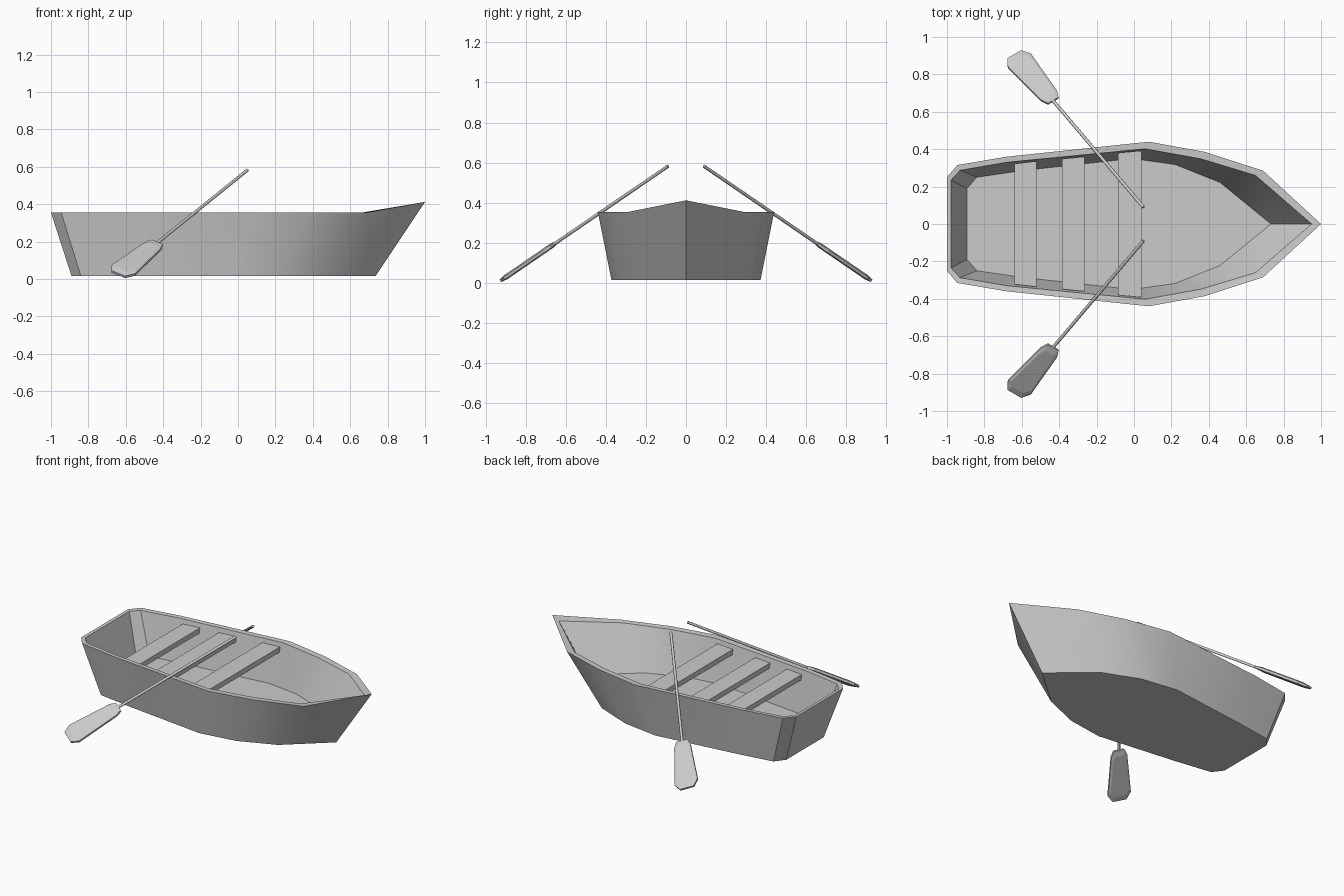
import bpy, bmesh
from math import radians
from mathutils import Vector

if "Cube" in bpy.data.objects:
    bpy.data.objects.remove(bpy.data.objects["Cube"])


def loft(name, rings, smooth=None):
    """Skin a list of equal-length closed rings and cap both ends."""
    bm = bmesh.new()
    loops = [[bm.verts.new(p) for p in ring] for ring in rings]
    n = len(loops[0])
    for a, b in zip(loops, loops[1:]):
        for i in range(n):
            j = (i + 1) % n
            bm.faces.new((a[i], a[j], b[j], b[i]))
    bm.faces.new(loops[0])
    bm.faces.new(loops[-1])
    bmesh.ops.recalc_face_normals(bm, faces=bm.faces)
    mesh = bpy.data.meshes.new(name)
    bm.to_mesh(mesh)
    bm.free()
    if smooth:
        mesh.shade_smooth()
        mesh.set_sharp_from_angle(angle=radians(smooth))
    obj = bpy.data.objects.new(name, mesh)
    bpy.context.collection.objects.link(obj)
    return obj


def outline(half, z, bow_z=None):
    """Full plan outline from its +y half; the last point is the bow tip."""
    pts = [Vector((x, y, z)) for x, y in half]
    pts[-1].z = bow_z or z
    return pts + [Vector((p.x, -p.y, p.z)) for p in reversed(pts[:-1])]


# Hull: outer bottom, outer rim, inner rim, inner floor
bottom = [(-.89, .20), (-.84, .265), (-.60, .302), (-.03, .372),
          (.22, .335), (.465, .235), (.735, 0)]
rim = [(-1, .25), (-.945, .315), (-.68, .36), (.08, .44),
       (.38, .385), (.69, .285), (1, 0)]
rim_in = [(-.978, .235), (-.93, .287), (-.68, .33), (.06, .402),
          (.36, .348), (.65, .26), (.95, 0)]
floor = [(-.893, .19), (-.84, .25), (-.60, .285), (-.01, .35),
         (.22, .318), (.46, .222), (.732, 0)]
loft("hull", [outline(bottom, .015), outline(rim, .355, .412),
              outline(rim_in, .353, .385), outline(floor, .08)], 30)

# Seats: three planks that widen with the hull
for i, (x0, x1, y0, y1) in enumerate([(-.64, -.52, .322, .336),
                                      (-.385, -.265, .348, .36),
                                      (-.085, .04, .38, .392)]):
    loft(f"seat_{i + 1}",
         [[(x0, -y0 + d, z), (x1, -y1 + d, z), (x1, y1 - d, z), (x0, y0 - d, z)]
          for z, d in ((.29, .006), (.325, 0))])

# Oars: thin round shaft and a flat bevelled blade
blade = [(.84, .035), (.88, .052), (1.157, .075), (1.204, .045)]
blade += [(t, -s) for t, s in reversed(blade)]
for side, sy in (("left", 1), ("right", -1)):
    p0 = Vector((.05, sy * .09, .582))
    p1 = Vector((-.644, sy * .909, .022))
    d = (p1 - p0).normalized()
    w = (Vector((1, 0, 0)) - d * d.x).normalized()
    n = d.cross(w)

    bpy.ops.mesh.primitive_cylinder_add(vertices=8, radius=.009, depth=.88,
                                        location=p0 + d * .44)
    shaft = bpy.context.object
    shaft.name = f"oar_shaft_{side}"
    shaft.rotation_euler = d.to_track_quat('Z', 'Y').to_euler()
    bpy.ops.object.shade_smooth_by_angle(angle=radians(50))

    mid = 1.03
    loft(f"oar_blade_{side}",
         [[p0 + d * (mid + (t - mid) * k) + w * (s * k) + n * h for t, s in blade]
          for k, h in ((.8, -.013), (1, -.007), (1, .007), (.8, .013))])
